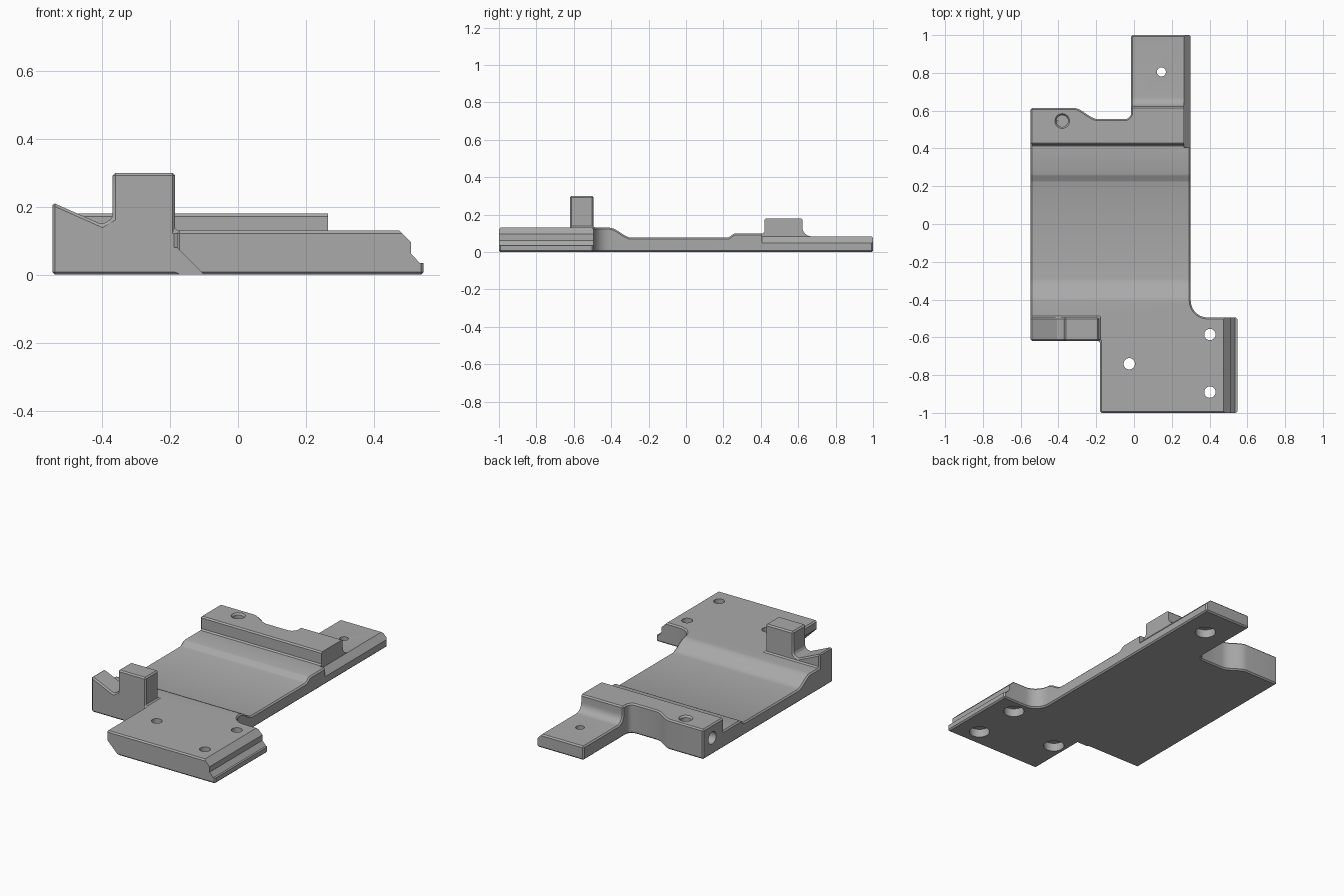
import bpy, bmesh, math
from mathutils import Vector, Matrix

cube = bpy.data.objects.get("Cube")
if cube:
    bpy.data.objects.remove(cube, do_unlink=True)

grey = bpy.data.materials.new("matte grey")
grey.use_nodes = True
GREY = (0.40, 0.40, 0.40, 1)
grey.diffuse_color = GREY
grey.node_tree.nodes["Principled BSDF"].inputs["Base Color"].default_value = GREY


def finish(name, bm):
    bmesh.ops.recalc_face_normals(bm, faces=bm.faces)
    mesh = bpy.data.meshes.new(name)
    bm.to_mesh(mesh)
    bm.free()
    mesh.materials.append(grey)
    obj = bpy.data.objects.new(name, mesh)
    bpy.context.collection.objects.link(obj)
    return obj


def prism(name, axis, points, lo, hi):
    """Extrude a flat outline along an axis from lo to hi."""
    place = {"x": lambda a, b: (lo, a, b),
             "y": lambda a, b: (a, lo, b),
             "z": lambda a, b: (a, b, lo)}[axis]
    bm = bmesh.new()
    face = bm.faces.new([bm.verts.new(place(a, b)) for a, b in points])
    ext = bmesh.ops.extrude_face_region(bm, geom=[face])
    step = Vector([hi - lo if axis == k else 0 for k in "xyz"])
    bmesh.ops.translate(bm, vec=step, verts=[v for v in ext["geom"] if isinstance(v, bmesh.types.BMVert)])
    return finish(name, bm)


def drill(centre, r1, r2, depth, axis="z"):
    """Round cutter, radius r1 at its low end and r2 at its high end."""
    turn = Matrix.Rotation(math.pi / 2, 4, "Y") if axis == "x" else Matrix()
    bm = bmesh.new()
    bmesh.ops.create_cone(bm, cap_ends=True, segments=32, radius1=r1, radius2=r2, depth=depth,
                          matrix=Matrix.Translation(centre) @ turn)
    return finish("hole_cutter", bm)


def arc(cx, cy, r, start, end, steps=7):
    angles = [math.radians(start + (end - start) * i / steps) for i in range(steps + 1)]
    return [(cx + r * math.cos(a), cy + r * math.sin(a)) for a in angles]


def ease(a, b, steps=8):
    """Smooth S shaped ramp between two points."""
    ts = [i / steps for i in range(steps + 1)]
    return [(a[0] + (b[0] - a[0]) * t, a[1] + (b[1] - a[1]) * t * t * (3 - 2 * t)) for t in ts]


def bake(obj):
    graph = bpy.context.evaluated_depsgraph_get()
    mesh = bpy.data.meshes.new_from_object(obj.evaluated_get(graph))
    obj.modifiers.clear()
    obj.data = mesh


def combine(obj, other, operation="DIFFERENCE"):
    mod = obj.modifiers.new("combine", "BOOLEAN")
    mod.operation, mod.solver, mod.object = operation, "EXACT", other
    bake(obj)
    bpy.data.objects.remove(other, do_unlink=True)


# Side profile: thick front, thin tray, low ledge, raised bar, rear tongue
profile = [(-1.1, 0), (-1.1, 0.13)]
profile += ease((-0.41, 0.13), (-0.29, 0.076))
profile += ease((0.22, 0.076), (0.265, 0.10), 4)
profile += [(0.42, 0.10), (0.42, 0.18), (0.622, 0.18)]
profile += arc(0.672, 0.133, 0.05, 180, 270, 6)
profile += [(1.1, 0.083), (1.1, 0)]
plate = prism("base_plate", "x", profile, -0.7, 0.7)

# Plan outline with rounded inner corners
outline = [(-0.547, -0.62), (-0.18, -0.62), (-0.18, -1), (0.547, -1), (0.547, -0.495)]
outline += arc(0.39, -0.405, 0.09, 270, 180)
outline += [(0.30, 1), (-0.015, 1)]
outline += arc(-0.05, 0.59, 0.035, 0, -90, 5)
outline += ease((-0.19, 0.555), (-0.32, 0.615))
outline += [(-0.547, 0.615)]
combine(plate, prism("plan_cutter", "z", outline, -0.2, 0.5), "INTERSECT")

# Upright block and sloping hook at the front corner
hook = [(-0.547, 0.03), (-0.547, 0.213), (-0.40, 0.148), (-0.369, 0.166),
        (-0.369, 0.30), (-0.185, 0.30), (-0.185, 0.03)]
combine(plate, prism("hook_block", "y", hook, -0.62, -0.495), "UNION")

# Merge flat areas, then break the sharp edges
bm = bmesh.new()
bm.from_mesh(plate.data)
bmesh.ops.remove_doubles(bm, verts=bm.verts, dist=0.0002)
bmesh.ops.dissolve_limit(bm, angle_limit=0.01, verts=bm.verts, edges=bm.edges)
bm.to_mesh(plate.data)
bm.free()
bevel = plate.modifiers.new("edge_break", "BEVEL")
bevel.width, bevel.segments = 0.008, 1
bevel.limit_method, bevel.angle_limit = "ANGLE", math.radians(45)
bevel.use_clamp_overlap = False
bake(plate)

# Undercut on one side of the front block, dovetail rail on the other
combine(plate, prism("undercut", "y", [(-0.3, 0.08), (-0.18, 0.08), (-0.10, 0),
                                       (-0.10, -0.1), (-0.3, -0.1)], -1.1, -0.62))
combine(plate, prism("rail_cutter", "y", [(0.465, 0.14), (0.51, 0.095), (0.51, 0.062), (0.535, 0.035),
                                          (0.6, 0.035), (0.6, 0.2), (0.465, 0.2)], -1.1, -0.42))

# Sloped edge beside the raised bar and tongue
combine(plate, prism("edge_cutter", "y", [(0.265, 0.3), (0.265, 0.083), (0.302, 0.045),
                                          (0.4, 0.045), (0.4, 0.3)], 0.405, 1.1))

# Screw holes, each with a wider recess underneath
for x, y, r in [(-0.025, -0.74, 0.03), (0.402, -0.585, 0.03), (0.402, -0.89, 0.03), (0.145, 0.805, 0.024)]:
    combine(plate, drill((x, y, 0.1), r, r, 0.4))
    combine(plate, drill((x, y, 0), 0.058, 0.058, 0.1))

# Blind hole with a chamfered mouth, met by a bore from the side
combine(plate, drill((-0.38, 0.545, 0.14), 0.031, 0.031, 0.14))
combine(plate, drill((-0.38, 0.545, 0.18), 0.028, 0.05, 0.03))
combine(plate, drill((-0.5, 0.53, 0.1), 0.037, 0.037, 0.2, "x"))

bpy.ops.object.select_all(action="DESELECT")
plate.select_set(True)
bpy.context.view_layer.objects.active = plate
bpy.ops.object.shade_smooth_by_angle(angle=math.radians(25))
